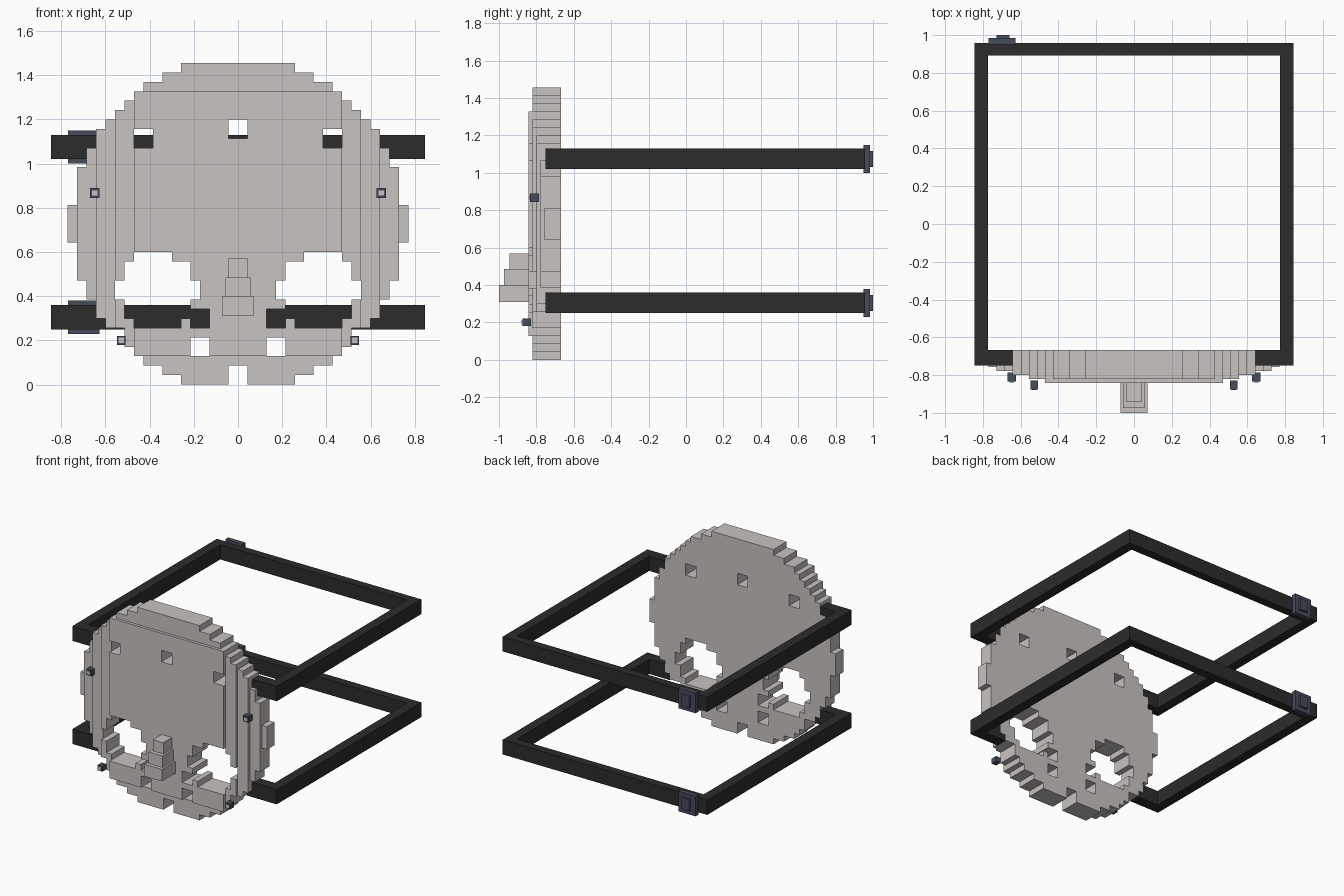
import bpy, bmesh
from mathutils import Vector

if "Cube" in bpy.data.objects:
    bpy.data.objects.remove(bpy.data.objects["Cube"])

V = 0.0428          # size of one square step of the mask
BACK = -0.667       # flat rear face of the mask
FRONT = -0.842      # front of the raised centre panel


def material(name, rgb):
    m = bpy.data.materials.new(name)
    m.diffuse_color = (*rgb, 1)
    m.use_nodes = True
    m.node_tree.nodes["Principled BSDF"].inputs["Base Color"].default_value = m.diffuse_color
    return m


BONE = material("bone grey", (0.578, 0.546, 0.527))
LEATHER = material("black leather", (0.025, 0.025, 0.025))
METAL = material("blue steel", (0.061, 0.072, 0.107))


def finish(name, bm, mat):
    bmesh.ops.recalc_face_normals(bm, faces=bm.faces)
    me = bpy.data.meshes.new(name)
    bm.to_mesh(me)
    bm.free()
    me.materials.append(mat)
    ob = bpy.data.objects.new(name, me)
    bpy.context.collection.objects.link(ob)
    return ob


def boxes(name, mat, *bounds):
    """One object from boxes given as (x0, x1, y0, y1, z0, z1)."""
    bm = bmesh.new()
    for x0, x1, y0, y1, z0, z1 in bounds:
        verts = bmesh.ops.create_cube(bm, size=1)["verts"]
        for v in verts:
            v.co = Vector(((x0 + x1) / 2 + v.co.x * (x1 - x0),
                           (y0 + y1) / 2 + v.co.y * (y1 - y0),
                           (z0 + z1) / 2 + v.co.z * (z1 - z0)))
    return finish(name, bm, mat)


# Mask: half width of every row in steps, bottom to top
HALF = ([6, 8, 10, 11, 12, 12, 14, 15, 15, 16, 16] + [17] * 4 + [18] * 4
        + [17] * 4 + [16, 16, 15, 15, 14, 13, 12, 11, 10, 8, 6])

# Openings, mirrored: (first row, last row, inner column, outer column)
HOLES = [
    (13, 13, 7, 11), (11, 12, 5, 12), (9, 10, 4, 13),      # eye
    (8, 8, 5, 12), (7, 7, 3, 12), (6, 6, 3, 5), (6, 6, 6, 11),
    (3, 4, 3, 5),                                          # mouth hole
    (0, 1, 0, 1),                                          # chin notch
    (26, 27, 0, 1), (25, 26, 9, 11),                       # brow holes
]


def front_y(c, r):
    """Front depth of a cell, or the back plane where the cell is empty."""
    k = c if c >= 0 else -c - 1
    if not 0 <= r < len(HALF) or k >= HALF[r]:
        return BACK
    if any(a <= r <= b and i <= k < o for a, b, i, o in HOLES):
        return BACK
    if k < 11 and 3 <= r <= 30:
        level = 0
    else:
        level = 1 + (k >= 13) + (k >= 15) + (k >= 17)
    return FRONT + level * V / 2


def mask():
    bm = bmesh.new()

    def quad(*pts):
        bm.faces.new([bm.verts.new(p) for p in pts])

    for r in range(len(HALF)):
        for c in range(-18, 18):
            y = front_y(c, r)
            if y == BACK:
                continue
            x0, x1, z0, z1 = c * V, (c + 1) * V, r * V, (r + 1) * V
            quad((x0, y, z0), (x1, y, z0), (x1, y, z1), (x0, y, z1))
            quad((x0, BACK, z0), (x0, BACK, z1), (x1, BACK, z1), (x1, BACK, z0))
            # walls towards lower or empty neighbours
            for dc, dr in ((-1, 0), (1, 0), (0, -1), (0, 1)):
                n = front_y(c + dc, r + dr)
                if n <= y:
                    continue
                if dc:
                    x = x0 if dc < 0 else x1
                    p = [(x, y, z0), (x, y, z1), (x, n, z1), (x, n, z0)]
                else:
                    z = z0 if dr < 0 else z1
                    p = [(x0, y, z), (x1, y, z), (x1, n, z), (x0, n, z)]
                quad(*(p if dc + -dr > 0 else p[::-1]))
    # outward directions are set after welding the cells together
    bmesh.ops.remove_doubles(bm, verts=bm.verts, dist=0.0005)
    finish("mask", bm, BONE)


mask()

# Stepped nose
boxes("nose", BONE,
      (-0.071, 0.071, -1.0, -0.84, 0.31, 0.40),
      (-0.057, 0.057, -0.973, -0.84, 0.40, 0.485),
      (-0.043, 0.043, -0.943, -0.84, 0.485, 0.57))

# Two square straps, each with a buckle at the rear
for label, z0, z1 in (("lower", 0.25, 0.36), ("upper", 1.02, 1.13)):
    parts = [(-0.845, 0.845, 0.893, 0.957, z0, z1)]
    for s in (-1, 1):
        a, b = sorted((s * 0.845, s * 0.772))
        parts.append((a, b, -0.668, 0.893, z0, z1))
        a, b = sorted((s * 0.845, s * 0.60))
        parts.append((a, b, -0.75, -0.668, z0, z1))
    boxes(label + "_strap", LEATHER, *parts)
    boxes(label + "_buckle", METAL,
          (-0.77, -0.627, 0.95, 0.985, z0 - 0.02, z1 + 0.02),
          (-0.727, -0.66, 0.985, 1.0, z0 + 0.012, z1 - 0.012))

# Square studs with pale centres
for label, x, y0, y1, z, h in (("cheek", 0.648, -0.834, -0.787, 0.867, 0.022),
                               ("jaw", 0.528, -0.875, -0.828, 0.20, 0.02)):
    for side, s in (("left", -1), ("right", 1)):
        cx = s * x
        boxes(f"{side}_{label}_stud", METAL,
              (cx - h, cx + h, y0, y1, z - h, z + h))
        boxes(f"{side}_{label}_stud_centre", BONE,
              (cx - 0.012, cx + 0.012, y0 - 0.004, y0 + 0.002, z - 0.012, z + 0.012))
